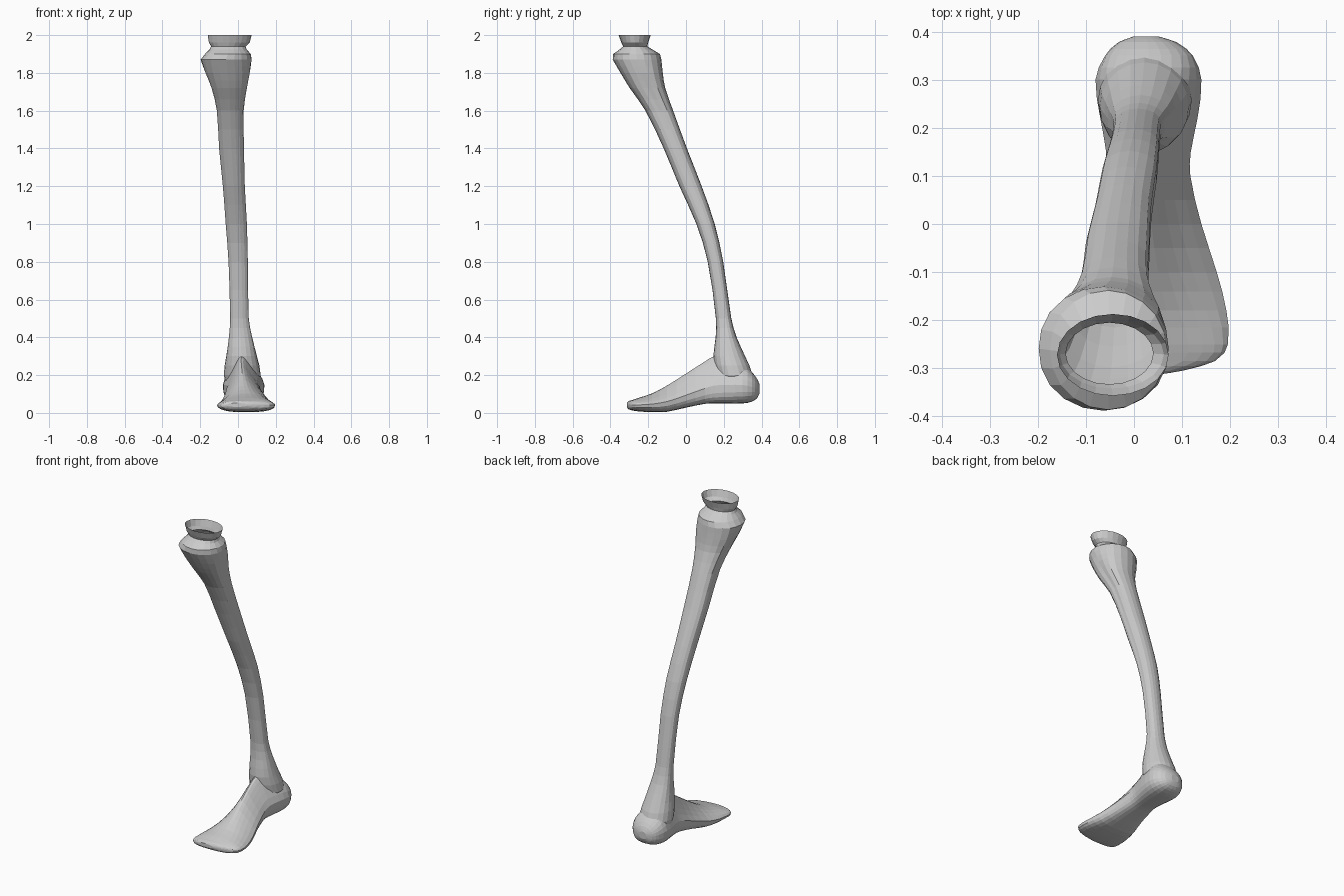
import bpy, bmesh, math


def spline(rows, steps):
    """Catmull-Rom interpolation of station rows."""
    out = []
    n = len(rows)
    for i in range(n - 1):
        a, b, c, d = rows[max(i - 1, 0)], rows[i], rows[i + 1], rows[min(i + 2, n - 1)]
        # key-value (first column) aware tangents keep uneven spacing smooth
        h = c[0] - b[0]
        for s in range(steps):
            t = s / steps
            row = [b[0] + h * t]
            for k in range(1, len(b)):
                m0 = (c[k] - a[k]) / (c[0] - a[0]) * h
                m1 = (d[k] - b[k]) / (d[0] - b[0]) * h
                row.append((2*t**3 - 3*t**2 + 1) * b[k] + (t**3 - 2*t**2 + t) * m0
                           + (3*t**2 - 2*t**3) * c[k] + (t**3 - t**2) * m1)
            out.append(row)
    return out + [list(rows[-1])]


def loft(name, rings, cap_start, cap_end):
    bm = bmesh.new()
    loops = [[bm.verts.new(p) for p in ring] for ring in rings]
    n = len(loops[0])
    for a, b in zip(loops, loops[1:]):
        for i in range(n):
            j = (i + 1) % n
            bm.faces.new((a[i], a[j], b[j], b[i]))
    if cap_start:
        bm.faces.new(loops[0][::-1])
    if cap_end:
        bm.faces.new(loops[-1])
    bmesh.ops.recalc_face_normals(bm, faces=bm.faces)
    me = bpy.data.meshes.new(name)
    bm.to_mesh(me)
    bm.free()
    ob = bpy.data.objects.new(name, me)
    bpy.context.collection.objects.link(ob)
    return ob


def shank_section(groove, n=20):
    """Unit outline with a shallow groove down each side."""
    pts = []
    for i in range(n):
        a = 2 * math.pi * i / n
        r = 1 - groove * max(0, abs(math.cos(a))) ** 10
        pts.append((r * math.cos(a), r * math.sin(a)))
    mx = max(p[0] for p in pts)
    my = max(p[1] for p in pts)
    return [(x / mx, y / my) for x, y in pts]


def shank_ring(z, x0, x1, y0, y1, groove):
    cx, cy, rx, ry = (x0 + x1) / 2, (y0 + y1) / 2, (x1 - x0) / 2, (y1 - y0) / 2
    return [(cx + rx * u, cy + ry * v, z) for u, v in shank_section(groove)]


# Shank: z, x range, y range, groove depth
shank = [
    (0.10, -0.05, 0.09, 0.20, 0.34, 0),
    (0.20, -0.075, 0.12, 0.16, 0.352, 0),
    (0.30, -0.062, 0.10, 0.145, 0.313, 0.05),
    (0.40, -0.048, 0.075, 0.157, 0.268, 0.12),
    (0.50, -0.042, 0.057, 0.158, 0.24, 0.14),
    (0.80, -0.05, 0.052, 0.115, 0.197, 0.14),
    (1.00, -0.065, 0.047, 0.055, 0.152, 0.14),
    (1.20, -0.08, 0.036, -0.035, 0.083, 0.14),
    (1.40, -0.10, 0.032, -0.118, 0.005, 0.15),
    (1.60, -0.112, 0.03, -0.215, -0.068, 0.18),
    (1.72, -0.14, 0.047, -0.298, -0.11, 0.18),
    (1.80, -0.172, 0.062, -0.347, -0.123, 0.12),
    (1.87, -0.198, 0.072, -0.388, -0.13, 0.03),
]
# Knee flange, neck and open cup
cup = [
    (1.90, -0.175, 0.068, -0.386, -0.138, 0),
    (1.925, -0.15, 0.045, -0.35, -0.18, 0),
    (1.94, -0.142, 0.04, -0.333, -0.205, 0),
    (1.96, -0.154, 0.062, -0.342, -0.2, 0),
    (2.00, -0.16, 0.072, -0.357, -0.187, 0),
]
rows = spline(shank, 2) + cup
loft("shank_with_cup", [shank_ring(*r) for r in rows], True, False)


def foot_ring(y, x0, x1, z0, z1, taper, n=24):
    cx, rx, cz, rz = (x0 + x1) / 2, (x1 - x0) / 2, (z0 + z1) / 2, (z1 - z0) / 2
    ring = []
    for i in range(n):
        a = 2 * math.pi * i / n
        c, s = math.cos(a), math.sin(a)
        p = 0.75 if s < 0 else 0.95
        u = math.copysign(abs(c) ** p, c)
        v = math.copysign(abs(s) ** p, s)
        if v > 0:
            u *= 1 - taper * v
        # fullest width sits low on the foot
        v -= 0.45 * taper * (1 - v * v)
        ring.append((cx + rx * u - 0.02 * taper * max(v, 0), y, cz + rz * v))
    return ring


# Foot: y, x range, z range, narrowing towards the top
foot = [
    (-0.313, -0.06, 0.05, 0.032, 0.052, 0),
    (-0.305, -0.092, 0.10, 0.02, 0.062, 0),
    (-0.285, -0.108, 0.168, 0.013, 0.068, 0),
    (-0.25, -0.11, 0.195, 0.008, 0.08, 0.1),
    (-0.18, -0.105, 0.192, 0.004, 0.103, 0.3),
    (-0.10, -0.09, 0.172, 0.006, 0.145, 0.5),
    (0.00, -0.07, 0.14, 0.028, 0.208, 0.6),
    (0.10, -0.06, 0.117, 0.048, 0.272, 0.6),
    (0.15, -0.058, 0.118, 0.051, 0.30, 0.55),
    (0.22, -0.07, 0.132, 0.05, 0.29, 0.4),
    (0.30, -0.08, 0.14, 0.05, 0.265, 0.2),
    (0.35, -0.06, 0.122, 0.06, 0.215, 0),
    (0.378, -0.032, 0.088, 0.08, 0.178, 0),
    (0.39, 0.0, 0.05, 0.105, 0.15, 0),
]
loft("foot", [foot_ring(*r) for r in spline(foot, 2)], True, True)
